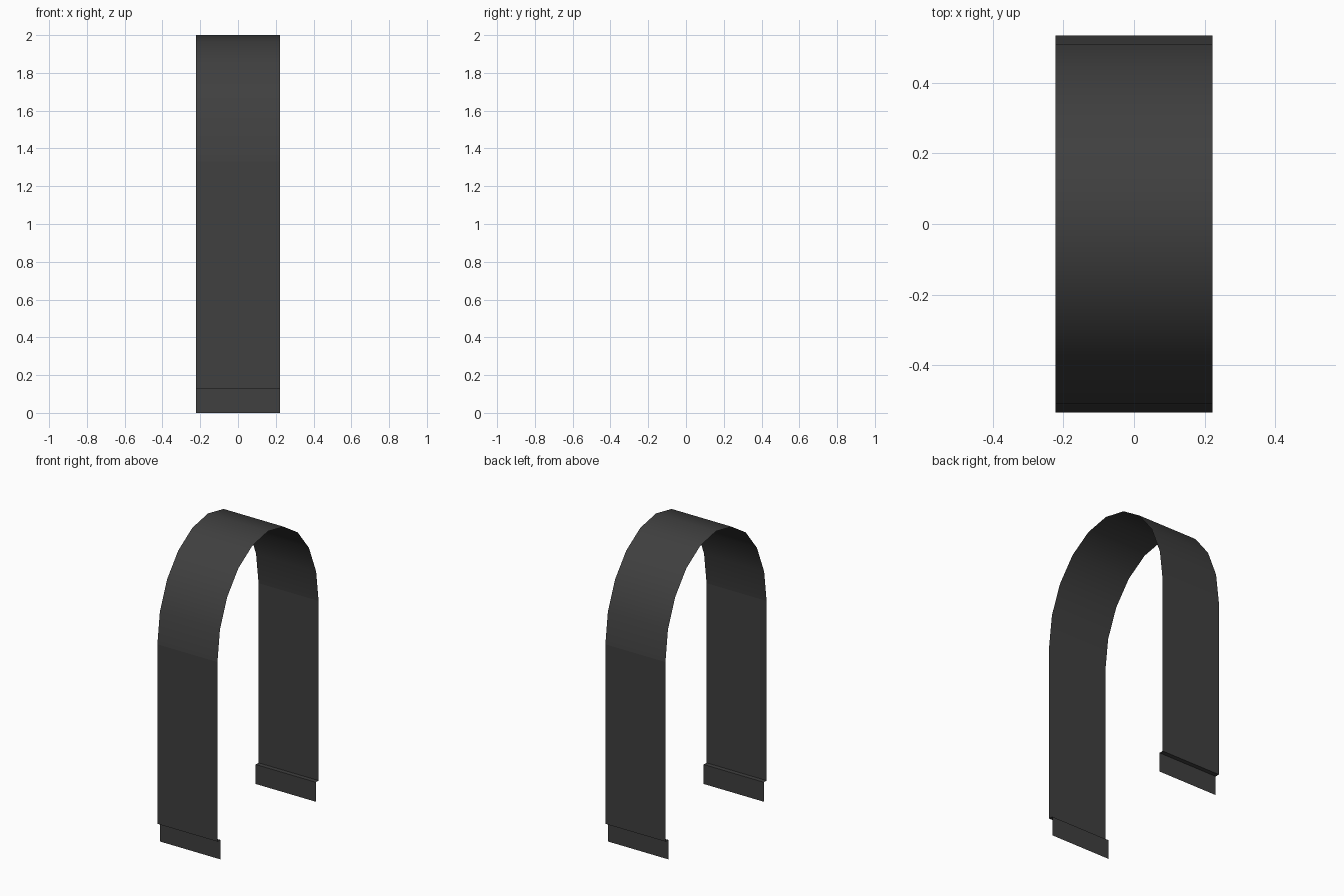
import bpy, bmesh, math

if "Cube" in bpy.data.objects:
    bpy.data.objects.remove(bpy.data.objects["Cube"])

W, Y, Z0, RISE = 0.222, 0.534, 1.33, 0.67   # half width, half depth, spring line, arch rise
STEP, TAB = 0.03, 0.13                       # tab inset and tab height

mat = bpy.data.materials.new("dark grey")
mat.diffuse_color = (0.05, 0.05, 0.05, 1)
mat.use_nodes = True
mat.node_tree.nodes["Principled BSDF"].inputs["Base Color"].default_value = mat.diffuse_color


def strip(name, profile, smooth=False):
    """Sweep an open y-z profile across the width as a thin sheet."""
    bm = bmesh.new()
    rows = [[bm.verts.new((x, y, z)) for x in (-W, W)] for y, z in profile]
    for a, b in zip(rows, rows[1:]):
        f = bm.faces.new((a[0], a[1], b[1], b[0]))
        f.smooth = smooth
    me = bpy.data.meshes.new(name)
    bm.to_mesh(me)
    bm.free()
    me.materials.append(mat)
    ob = bpy.data.objects.new(name, me)
    bpy.context.collection.objects.link(ob)


# Rounded top band, ten segments, running front to back
arch = [(-Y * math.cos(math.pi * i / 10), Z0 + RISE * math.sin(math.pi * i / 10))
        for i in range(11)]
strip("arch_band", arch, smooth=True)

# Straight legs with an inset tab at the foot
for name, s in (("front", -1), ("back", 1)):
    leg = [(s * (Y - STEP), 0), (s * (Y - STEP), TAB), (s * Y, TAB), (s * Y, Z0)]
    strip(name + "_leg", leg if s < 0 else leg[::-1])
